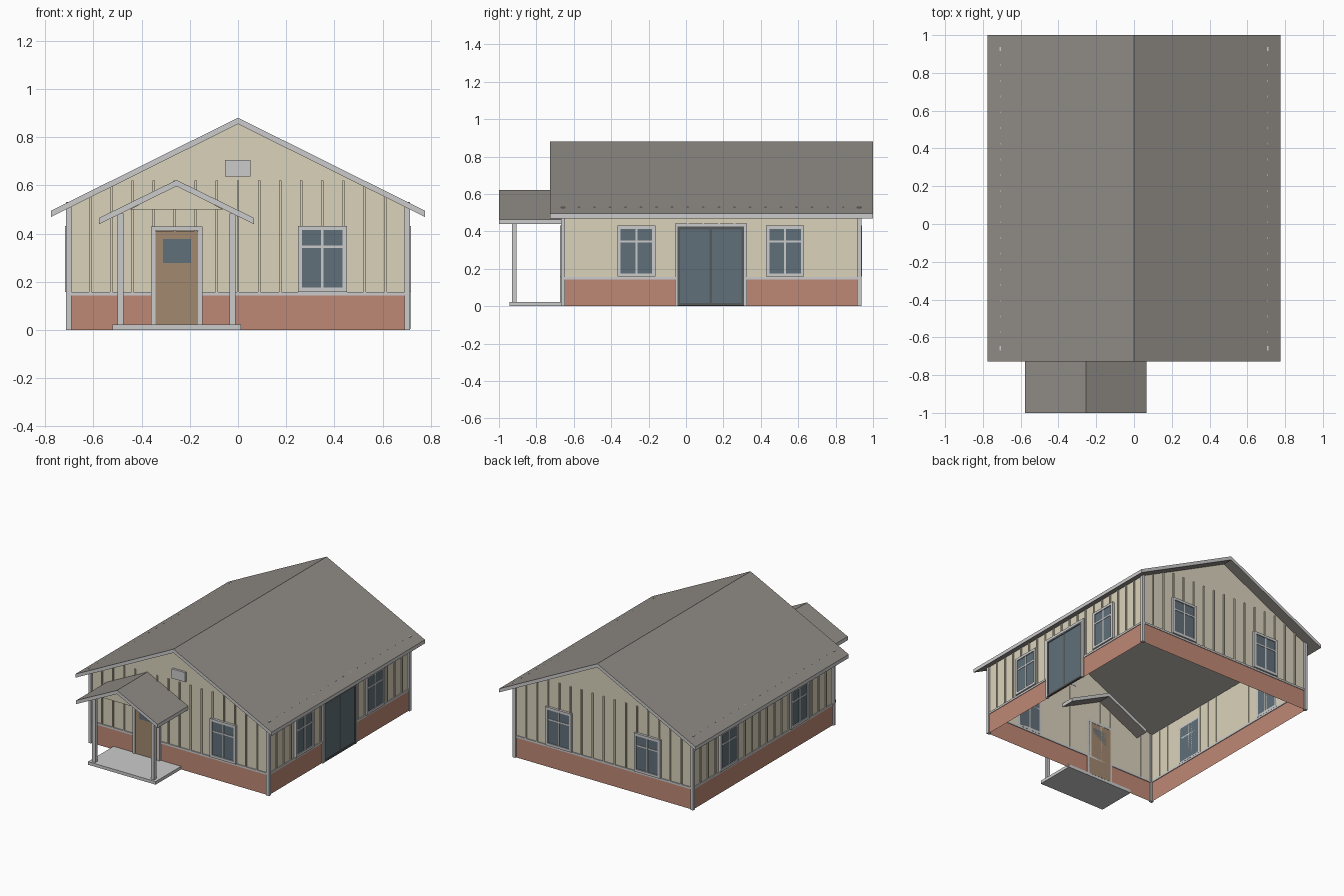
import bpy, bmesh

if "Cube" in bpy.data.objects:
    bpy.data.objects.remove(bpy.data.objects["Cube"])

def material(name, r, g, b):
    m = bpy.data.materials.new(name)
    m.diffuse_color = (r, g, b, 1)
    m.use_nodes = True
    m.node_tree.nodes["Principled BSDF"].inputs["Base Color"].default_value = m.diffuse_color
    return m

CREAM = material("cream_siding", 0.70, 0.65, 0.50)
BRICK = material("brick", 0.52, 0.25, 0.18)
GLASS = material("glass", 0.12, 0.16, 0.19)
DARK = material("dark_frame", 0.09, 0.10, 0.10)
BROWN = material("door_brown", 0.36, 0.25, 0.16)
ROOF = material("roofing", 0.28, 0.26, 0.24)
TRIM = material("trim_grey", 0.55, 0.55, 0.55)

def finish(name, bm, *mats):
    bmesh.ops.recalc_face_normals(bm, faces=bm.faces)
    me = bpy.data.meshes.new(name)
    bm.to_mesh(me)
    bm.free()
    for m in mats:
        me.materials.append(m)
    ob = bpy.data.objects.new(name, me)
    bpy.context.collection.objects.link(ob)
    return ob

def boxes(name, items, mat):
    """One object from boxes given as (x0, x1, y0, y1, z0, z1)."""
    bm = bmesh.new()
    for b in items:
        lo = [min(b[i], b[i + 1]) for i in (0, 2, 4)]
        hi = [max(b[i], b[i + 1]) for i in (0, 2, 4)]
        for v in bmesh.ops.create_cube(bm, size=1)["verts"]:
            v.co = [hi[i] if v.co[i] > 0 else lo[i] for i in range(3)]
    return finish(name, bm, mat)

# Wall planes
WX, YF, YB = 0.70, -0.656, 0.924
SLOPE, RIDGE = 0.497, 0.88
WALLS = {"front": ("y", YF, -1), "back": ("y", YB, 1), "left": ("x", -WX, -1), "right": ("x", WX, 1)}

def on_wall(wall, u0, u1, z0, z1, depth):
    """Box lying on a wall, u along it, standing out by depth."""
    axis, p, s = WALLS[wall]
    a, b = p - s * 0.002, p + s * depth
    return (u0, u1, a, b, z0, z1) if axis == "y" else (a, b, u0, u1, z0, z1)

def ring(wall, u0, u1, z0, z1, t, depth, bottom=True):
    """Border of width t just inside a rectangle."""
    r = [on_wall(wall, u0, u0 + t, z0, z1, depth), on_wall(wall, u1 - t, u1, z0, z1, depth),
         on_wall(wall, u0 + t, u1 - t, z1 - t, z1, depth)]
    if bottom:
        r.append(on_wall(wall, u0 + t, u1 - t, z0, z0 + t, depth))
    return r

def under_roof(x):
    return RIDGE - 0.025 - SLOPE * abs(x)

# Siding shell with gables, open below
bm = bmesh.new()
prof = [(-WX, 0.145), (WX, 0.145), (WX, under_roof(WX)), (0, under_roof(0)), (-WX, under_roof(WX))]
f, b = [[bm.verts.new((x, y, z)) for x, z in prof] for y in (YF, YB)]
bm.faces.new(f)
bm.faces.new(b)
for i, j in ((1, 2), (4, 0)):
    bm.faces.new((f[i], f[j], b[j], b[i]))
finish("siding_walls", bm, CREAM)

# Brick base, open ring
bm = bmesh.new()
e = 0.003
corners = [(-WX - e, YF - e), (WX + e, YF - e), (WX + e, YB + e), (-WX - e, YB + e)]
lo, hi = [[bm.verts.new((x, y, z)) for x, y in corners] for z in (0, 0.147)]
for i in range(4):
    j = (i + 1) % 4
    bm.faces.new((lo[i], lo[j], hi[j], hi[i]))
finish("brick_base", bm, BRICK)

# Band above the brick and vertical battens
bands, battens = [], []
for wall, (axis, p, s) in WALLS.items():
    u0, u1 = (-WX, WX) if axis == "y" else (YF, YB)
    bands.append(on_wall(wall, u0, u1, 0.143, 0.157, 0.007))
    n = 16 if axis == "y" else 19
    for i in range(1, n):
        u = u0 + (u1 - u0) * i / n
        top = min(0.62, under_roof(u)) if axis == "y" else 0.53
        battens.append(on_wall(wall, u - 0.005, u + 0.005, 0.157, top, 0.008))
boxes("base_band", bands, TRIM)
boxes("battens", battens, CREAM)

# Corner posts
boxes("corner_posts", [(s * 0.69, s * 0.713, y0, y1, 0, 0.53) for s in (-1, 1)
                       for y0, y1 in ((-0.669, -0.647), (0.915, 0.937))], TRIM)

# Windows
def window(wall, c):
    u0, u1, z0, z1 = c - 0.102, c + 0.102, 0.158, 0.432
    boxes(wall + "_window_glass", [on_wall(wall, u0 + 0.01, u1 - 0.01, z0 + 0.01, z1 - 0.01, 0.011)], GLASS)
    bars = ring(wall, u0, u1, z0, z1, 0.018, 0.017)
    bars.append(on_wall(wall, c - 0.005, c + 0.005, z0 + 0.018, z1 - 0.018, 0.014))
    bars.append(on_wall(wall, u0 + 0.018, u1 - 0.018, 0.34, 0.35, 0.0135))
    boxes(wall + "_window_frame", bars, TRIM)

for wall, centres in {"front": [0.35], "back": [-0.35, 0.35],
                      "left": [-0.265, 0.53], "right": [-0.265, 0.53]}.items():
    for c in centres:
        window(wall, c)

# Front door
boxes("front_door", [on_wall("front", -0.345, -0.162, 0.02, 0.41, 0.011)], BROWN)
boxes("front_door_glass", [on_wall("front", -0.31, -0.195, 0.277, 0.377, 0.014)], GLASS)
boxes("front_door_frame", ring("front", -0.36, -0.148, 0.0, 0.43, 0.018, 0.017, False), TRIM)

# Sliding side door
boxes("sliding_door_glass", [on_wall("right", -0.04, 0.305, 0.005, 0.425, 0.011)], GLASS)
boxes("sliding_door_frame", ring("right", -0.045, 0.31, 0.004, 0.425, 0.014, 0.015)
      + [on_wall("right", 0.126, 0.14, 0.018, 0.411, 0.014)], DARK)
boxes("sliding_door_trim", ring("right", -0.06, 0.325, 0.0, 0.442, 0.016, 0.013, False), TRIM)

# Gable vent
boxes("gable_vent", [on_wall("front", -0.053, 0.052, 0.637, 0.705, 0.015)], TRIM)

# Gabled roofs
def roof(name, cx, half, ridge, slope, y0, y1, t=0.026):
    bm = bmesh.new()
    eave = ridge - slope * half
    prof = [(-half, eave), (0, ridge), (half, eave), (half, eave - t), (0, ridge - t), (-half, eave - t)]
    f, b = [[bm.verts.new((cx + x, y, z)) for x, z in prof] for y in (y0, y1)]
    for q in (f, b):
        bm.faces.new((q[0], q[1], q[4], q[5]))
        bm.faces.new((q[1], q[2], q[3], q[4]))
    for i in range(6):
        j = (i + 1) % 6
        face = bm.faces.new((f[i], f[j], b[j], b[i]))
        face.material_index = 1 if i in (0, 1, 3, 4) else 0
    finish(name, bm, TRIM, ROOF)

roof("main_roof", 0, 0.775, RIDGE, SLOPE, -0.727, 1.0)
PX = -0.255
roof("porch_roof", PX, 0.321, 0.622, 0.49, -1.0, -0.56)

# Porch gable infill
bm = bmesh.new()
f, b = [[bm.verts.new(c) for c in ((PX - 0.195, y, 0.5), (PX + 0.195, y, 0.5), (PX, y, 0.597))]
        for y in (-0.93, -0.915)]
bm.faces.new(f)
bm.faces.new(b)
for i in range(3):
    j = (i + 1) % 3
    bm.faces.new((f[i], f[j], b[j], b[i]))
finish("porch_gable", bm, CREAM)

# Porch posts and slab
boxes("porch_posts", [(PX + s * 0.22, PX + s * 0.245, -0.93, -0.905, 0.02, 0.484) for s in (-1, 1)], TRIM)
boxes("porch_slab", [(-0.521, 0.012, -0.945, -0.655, 0, 0.022)], TRIM)
